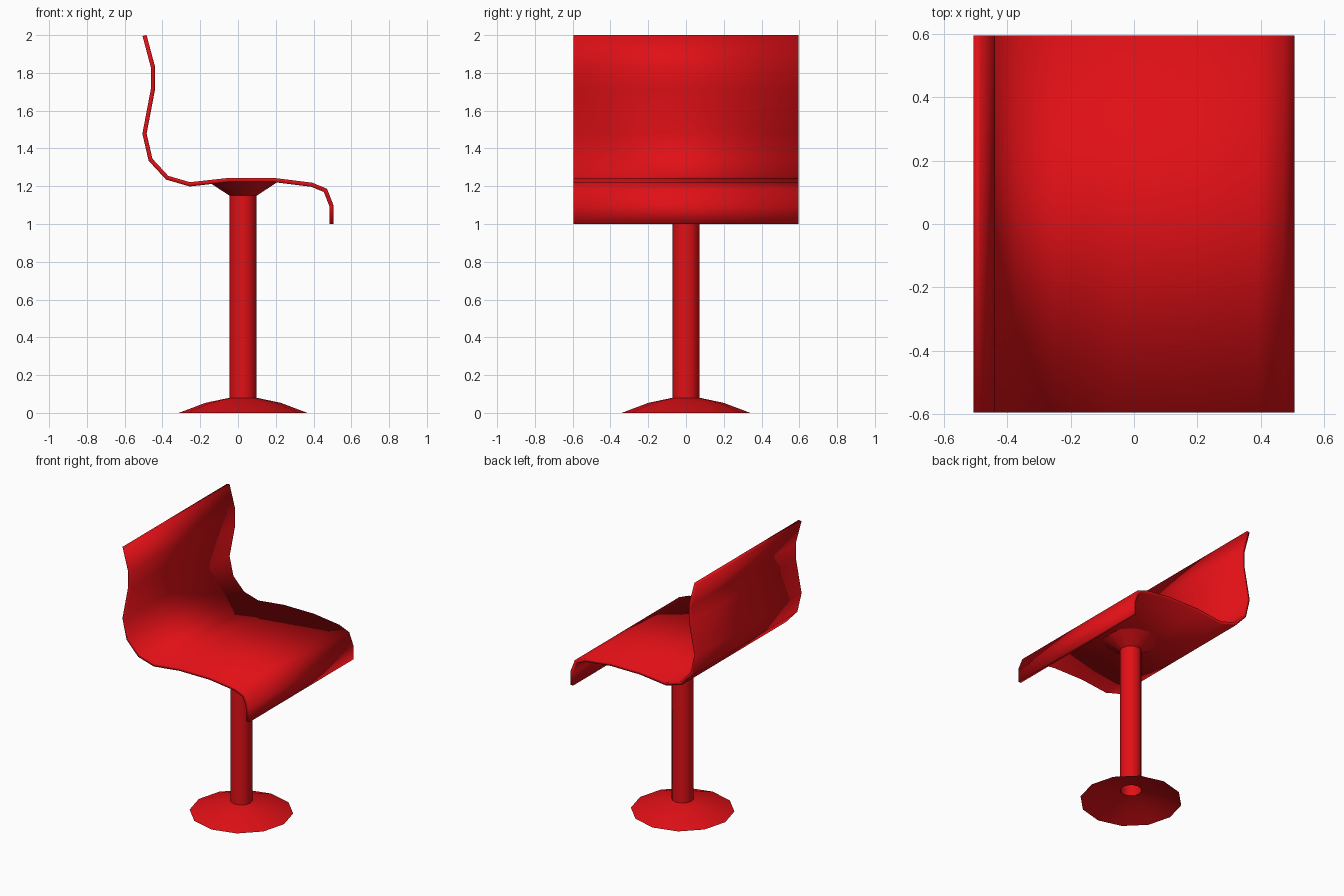
import bpy, bmesh
from math import cos, sin, tau

if "Cube" in bpy.data.objects:
    bpy.data.objects.remove(bpy.data.objects["Cube"])

red = bpy.data.materials.new("red")
red.diffuse_color = (0.75, 0.005, 0.008, 1)
red.use_nodes = True
red.node_tree.nodes["Principled BSDF"].inputs["Base Color"].default_value = red.diffuse_color


def make_object(name, bm):
    bmesh.ops.recalc_face_normals(bm, faces=bm.faces)
    for f in bm.faces:
        f.smooth = True
    mesh = bpy.data.meshes.new(name)
    bm.to_mesh(mesh)
    bm.free()
    mesh.materials.append(red)
    obj = bpy.data.objects.new(name, mesh)
    bpy.context.collection.objects.link(obj)
    return obj


def lathe(name, profile, sides=12, cx=0.027):
    """Open surface of revolution from (radius, height) points."""
    bm = bmesh.new()
    rings = [[bm.verts.new((cx + r * cos(tau * i / sides), r * sin(tau * i / sides), z))
              for i in range(sides)] for r, z in profile]
    for a, b in zip(rings, rings[1:]):
        for i in range(sides):
            j = (i + 1) % sides
            bm.faces.new((a[i], a[j], b[j], b[i]))
    return make_object(name, bm)


# Seat: one bent sheet forming the back, the cushion and the front lip
seat_profile = [(-0.495, 1.998), (-0.45, 1.83), (-0.45, 1.715), (-0.495, 1.478),
                (-0.463, 1.34), (-0.375, 1.245), (-0.255, 1.21), (-0.05, 1.233),
                (0.19, 1.233), (0.39, 1.208), (0.463, 1.178), (0.495, 1.095),
                (0.495, 1.0)]
bm = bmesh.new()
near = [bm.verts.new((x, -0.595, z)) for x, z in seat_profile]
far = [bm.verts.new((x, 0.595, z)) for x, z in seat_profile]
for i in range(len(near) - 1):
    bm.faces.new((near[i], near[i + 1], far[i + 1], far[i]))
seat = make_object("seat", bm)
solid = seat.modifiers.new("thickness", "SOLIDIFY")
solid.thickness = 0.022
solid.offset = 0
solid.use_even_offset = True

# Pedestal: hollow foot, tube and flared support under the seat
lathe("base", [(0.34, 0.0), (0.2, 0.053), (0.072, 0.08)])
lathe("pole", [(0.072, 0.08), (0.072, 1.15)])
lathe("seat_support", [(0.072, 1.15), (0.185, 1.224)])
